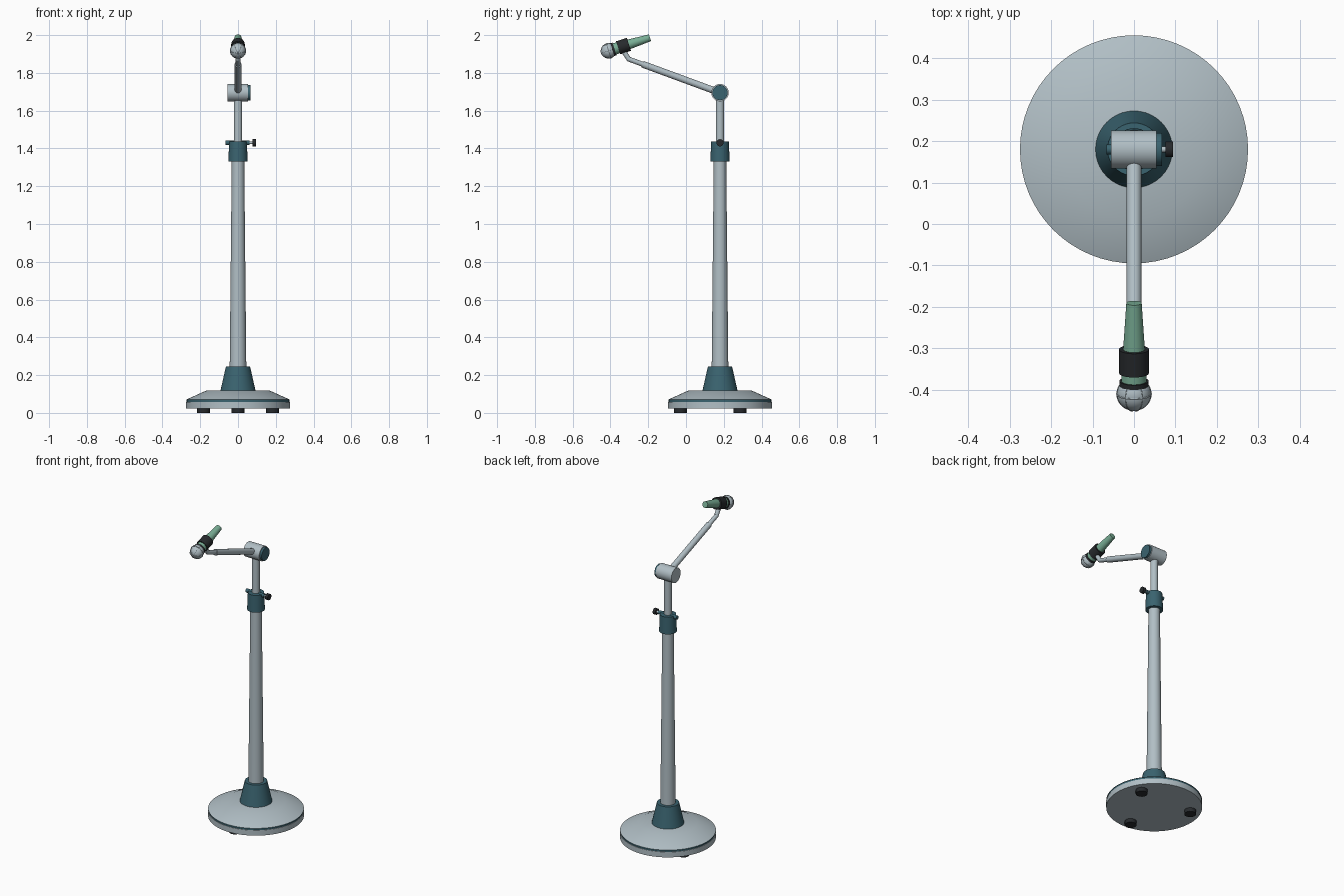
import bpy, bmesh, math
from mathutils import Vector, Matrix

cube = bpy.data.objects.get("Cube")
if cube:
    bpy.data.objects.remove(cube, do_unlink=True)


def material(name, rgb):
    m = bpy.data.materials.new(name)
    m.use_nodes = True
    col = (*rgb, 1)
    m.diffuse_color = col
    m.node_tree.nodes["Principled BSDF"].inputs["Base Color"].default_value = col
    return m


GREY = material("light_grey", (0.44, 0.52, 0.56))
TEAL = material("dark_teal", (0.042, 0.125, 0.16))
GREEN = material("soft_green", (0.19, 0.42, 0.30))
BLACK = material("rubber_black", (0.02, 0.023, 0.026))


def finish(name, bm, mat, matrix):
    bmesh.ops.recalc_face_normals(bm, faces=bm.faces[:])
    me = bpy.data.meshes.new(name)
    bm.to_mesh(me)
    bm.free()
    me.materials.append(mat)
    ob = bpy.data.objects.new(name, me)
    bpy.context.collection.objects.link(ob)
    ob.matrix_world = matrix
    bpy.ops.object.select_all(action='DESELECT')
    ob.select_set(True)
    bpy.context.view_layer.objects.active = ob
    bpy.ops.object.shade_smooth_by_angle(angle=math.radians(35))
    return ob


def lathe(name, mat, profile, origin, axis=(0, 0, 1), segs=40, closed=False):
    """Revolve (radius, height) points around an axis through origin."""
    bm = bmesh.new()
    rings = [[bm.verts.new((r * math.cos(math.tau * i / segs),
                            r * math.sin(math.tau * i / segs), h))
              for i in range(segs)] for r, h in profile]
    pairs = list(zip(rings, rings[1:]))
    if closed:
        pairs.append((rings[-1], rings[0]))
    else:
        bm.faces.new(rings[0])
        bm.faces.new(rings[-1])
    for a, b in pairs:
        for i in range(segs):
            j = (i + 1) % segs
            bm.faces.new((a[i], a[j], b[j], b[i]))
    rot = Vector(axis).to_track_quat('Z', 'Y').to_matrix().to_4x4()
    return finish(name, bm, mat, Matrix.Translation(origin) @ rot)


def rod(name, mat, a, b, r1, r2=None, segs=24):
    d = Vector(b) - Vector(a)
    return lathe(name, mat, [(r1, 0), (r2 or r1, d.length)], a, d, segs)


def ball(name, mat, centre, radius):
    bm = bmesh.new()
    bmesh.ops.create_uvsphere(bm, u_segments=28, v_segments=16, radius=radius)
    return finish(name, bm, mat, Matrix.Translation(centre))


def hoop(name, mat, centre, axis, radius, tube):
    section = [(radius + tube * math.cos(math.tau * k / 6),
                tube * math.sin(math.tau * k / 6)) for k in range(6)]
    return lathe(name, mat, section, centre, axis, closed=True)


# Base with coloured trim, on three rubber feet
POST = Vector((0, 0.18, 0))
lathe("base_plate", GREY, [(0.275, 0.024), (0.275, 0.058)], POST, segs=64)
lathe("base_trim", TEAL, [(0.272, 0.058), (0.272, 0.07)], POST, segs=64)
lathe("base_cover", GREY, [(0.275, 0.07), (0.168, 0.118)], POST, segs=64)
for i in range(3):
    a = math.radians(-90 + 120 * i)
    foot = POST + 0.21 * Vector((math.cos(a), math.sin(a), 0))
    lathe("foot_%d" % (i + 1), BLACK, [(0.034, 0), (0.034, 0.026)], foot, segs=24)

# Telescoping post and collars
lathe("lower_collar", TEAL, [(0.093, 0.117), (0.064, 0.245)], POST)
lathe("lower_post", GREY, [(0.044, 0.24), (0.033, 1.34)], POST)
lathe("upper_collar", TEAL, [(0.051, 1.33), (0.047, 1.437)], POST)
lathe("upper_post", GREY, [(0.022, 1.43), (0.022, 1.67)], POST)

# Clamp with side knob
clamp = POST + Vector((0, 0, 1.43))
X = Vector((1, 0, 0))
rod("clamp_bar", TEAL, clamp - 0.066 * X, clamp + 0.062 * X, 0.012)
rod("knob_shaft", GREY, clamp + 0.06 * X, clamp + 0.078 * X, 0.007)
rod("clamp_knob", BLACK, clamp + 0.076 * X, clamp + 0.094 * X, 0.019)

# Pivot barrel, capped at one end
pivot = POST + Vector((0, 0, 1.695))
rod("pivot_barrel", GREY, pivot - 0.056 * X, pivot + 0.054 * X, 0.046, segs=40)
rod("pivot_cap", TEAL, pivot + 0.053 * X, pivot + 0.067 * X, 0.040, segs=40)

# Boom arm and bent neck
boom_end, bend, neck_end = (0, -0.23, 1.846), (0, -0.303, 1.873), (0, -0.33, 1.915)
rod("boom_arm", GREY, pivot, boom_end, 0.018)
rod("neck_lower", GREY, boom_end, bend, 0.013)
ball("neck_elbow", GREY, bend, 0.013)
rod("neck_upper", GREY, bend, neck_end, 0.013)

# Microphone, built along its tilted axis
head = Vector((0, -0.41, 1.917))
tilt = math.radians(17.5)
along = Vector((0, math.cos(tilt), math.sin(tilt)))
lathe("mic_body", GREEN, [(0.031, 0.02), (0.030, 0.06), (0.027, 0.10), (0.0185, 0.23)],
      head, along)
lathe("mic_ring", BLACK, [(0.035, 0.02), (0.035, 0.033)], head, along)
lathe("mic_clip", BLACK, [(0.036, 0.053), (0.036, 0.113)], head, along)

# Wire grille head with raised hoops
ball("grille", GREY, head, 0.041)
hoop("grille_band", GREY, head, along, 0.041, 0.002)
for i in range(3):
    normal = Matrix.Rotation(math.radians(60 * i), 3, along) @ along.cross(X)
    hoop("grille_hoop_%d" % (i + 1), GREY, head, normal, 0.041, 0.0015)
